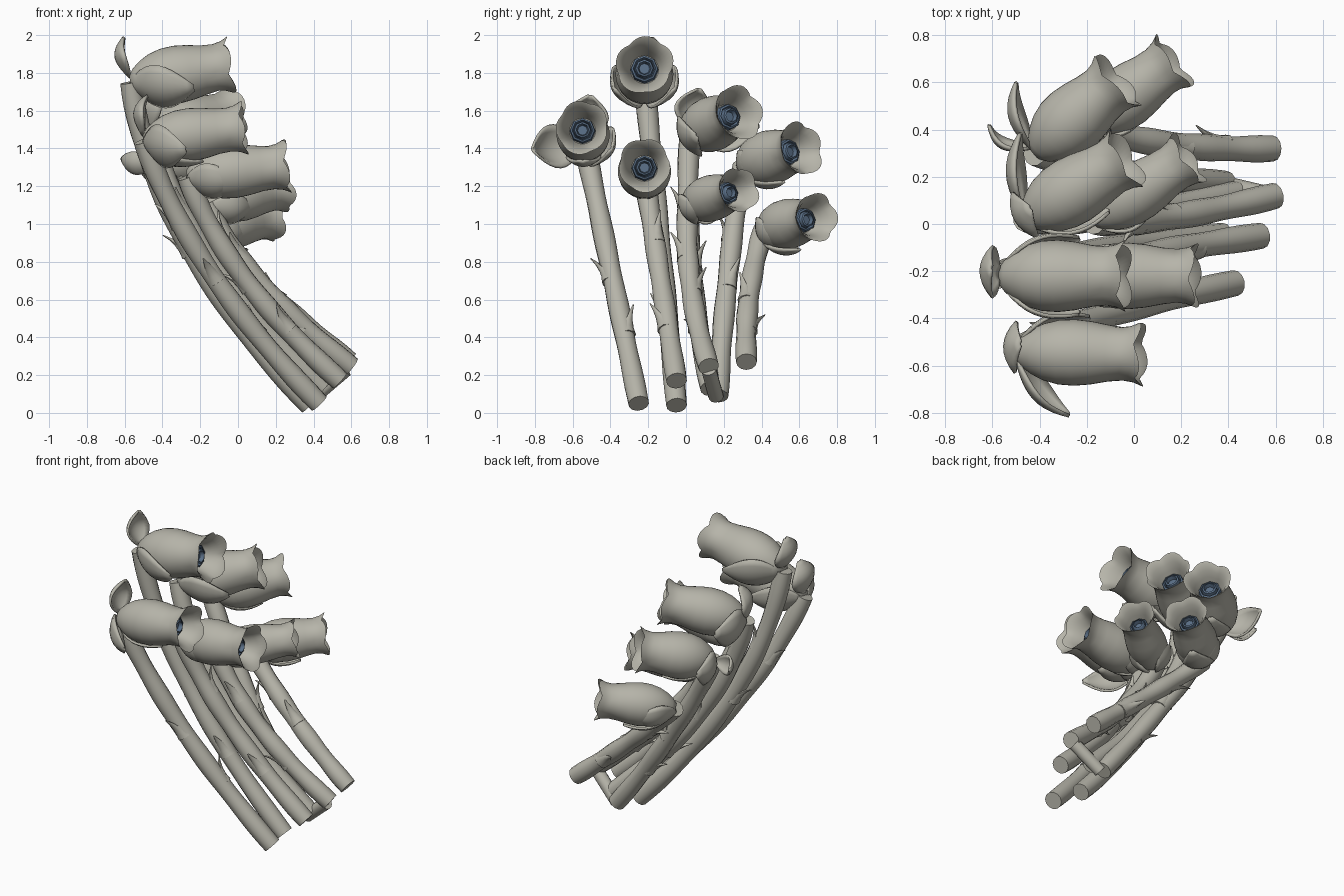
import bpy, bmesh, math
from mathutils import Vector as V

if "Cube" in bpy.data.objects:
    bpy.data.objects.remove(bpy.data.objects["Cube"])

def material(name, rgb):
    m = bpy.data.materials.new(name)
    m.diffuse_color = (*rgb, 1)
    m.use_nodes = True
    m.node_tree.nodes["Principled BSDF"].inputs["Base Color"].default_value = m.diffuse_color
    return m

GREY = material("warm grey", (0.47, 0.46, 0.40))
BLUE = material("slate blue", (0.10, 0.155, 0.235))

def finish(name, bm, mat, angle=45):
    bmesh.ops.recalc_face_normals(bm, faces=bm.faces)
    me = bpy.data.meshes.new(name)
    bm.to_mesh(me)
    bm.free()
    ob = bpy.data.objects.new(name, me)
    bpy.context.collection.objects.link(ob)
    me.materials.append(mat)
    bpy.ops.object.select_all(action='DESELECT')
    ob.select_set(True)
    bpy.context.view_layer.objects.active = ob
    bpy.ops.object.shade_smooth_by_angle(angle=math.radians(angle))
    return ob

def skin(bm, rings):
    """Bridge closed rings of points and cap both ends."""
    rows = [[bm.verts.new(p) for p in r] for r in rings]
    n = len(rows[0])
    for a, b in zip(rows, rows[1:]):
        for i in range(n):
            bm.faces.new((a[i], a[(i + 1) % n], b[(i + 1) % n], b[i]))
    bm.faces.new(rows[0])
    bm.faces.new(rows[-1])

def frame(axis):
    side = V((0, 0, 1)).cross(axis).normalized()
    return axis.cross(side), side

def circle(c, u, s, n, ru, rs):
    return [c + u * ru * math.cos(k * math.tau / n) + s * rs * math.sin(k * math.tau / n) for k in range(n)]

# stem: tube along a bowed curve, with pointed thorns lying along it
def stem(name, foot, top, bow, thorns, radius):
    foot, top = V(foot), V(top)
    ctrl = (foot + top) / 2 + bow
    N = 28
    path = [foot * (1 - t)**2 + ctrl * 2 * t * (1 - t) + top * t * t for t in (i / N for i in range(N + 1))]
    bm = bmesh.new()
    rings = []
    for i, p in enumerate(path):
        u, s = frame((path[min(i + 1, N)] - path[max(i - 1, 0)]).normalized())
        r = radius * (1 + 0.05 * math.sin(i * 0.8) * min(thorns, 1))
        rings.append(circle(p, u, s, 12, r, r))
    skin(bm, rings)
    for k in range(thorns):
        i = int(N * (0.32 + 0.21 * k))
        ang = 1.6 + 2.4 * k + foot.y * 9
        d = (path[i + 1] - path[i]).normalized()
        u, s = frame(d)
        out = u * math.cos(ang) + s * math.sin(ang)
        cone = []
        for j in range(5):
            w = 0.044 - 0.010 * j
            c = path[i] + d * (0.04 * j - 0.06) + out * (0.03 + 0.004 * j * j)
            cone.append(circle(c, d.cross(out), out, 8, w, w * .7))
        skin(bm, cone)
    finish(name, bm, GREY)

# bud: lathed cup with wavy rim that folds inward as a funnel, plus a coiled heart
CUP = ((0, .25), (.05, .48), (.13, .7), (.22, .87), (.34, .99), (.47, 1.02), (.6, .97), (.74, .87), (.85, .83),
       (.93, .88), (1, 1), (.99, .94), (.92, .75), (.84, .62), (.74, .5))
HEART = ((.74, .5), (.81, .47), (.82, .40), (.78, .35), (.84, .31), (.85, .24), (.8, .19), (.8, .02))

def lathe(name, profile, base, mouth, R, n, wavy, phase, mat):
    L, ax = (mouth - base).length, (mouth - base).normalized()
    u, s = frame(ax)
    rings = []
    for t, r in profile:
        w = wavy * max(0, 4 * t - 3)
        ring = []
        for k in range(n):
            a = k * math.tau / n
            lobe = abs(math.cos(2.5 * a + phase)) - .65
            rr = R * r * (1 + w * (0.09 * lobe + .03 * math.sin(2 * a + phase)))
            ring.append(base + ax * L * (t + w * 0.05 * lobe) + rr * (u * math.cos(a) + s * math.sin(a)))
        rings.append(ring)
    bm = bmesh.new()
    skin(bm, rings)
    finish(name, bm, mat, 50)

# outer petal: cupped leaf growing from the bud base
def petal(name, base, mouth, theta, opening, L, W):
    ax = (mouth - base).normalized()
    u, s = frame(ax)
    th, op = math.radians(theta), math.radians(opening)
    d = u * math.cos(th) + s * math.sin(th)
    e = ax.cross(d)
    fwd = ax * math.cos(op) + d * math.sin(op)
    out = d * math.cos(op) - ax * math.sin(op)
    bm = bmesh.new()
    rows = []
    for i in range(11):
        v = i / 10
        w = W * (0.12 + 0.88 * math.sin(math.pi * v ** 0.9))
        row = []
        for j in range(-4, 5):
            q = j / 4
            lift = 0.07 * math.sin(math.pi * v * .88) - 0.45 * w * q * q
            row.append(bm.verts.new(base + d * 0.03 + fwd * L * v + out * lift + e * w * q))
        rows.append(row)
    for a, b in zip(rows, rows[1:]):
        for j in range(8):
            bm.faces.new((a[j], a[j + 1], b[j + 1], b[j]))
    ob = finish(name, bm, GREY, 60)
    mod = ob.modifiers.new("thickness", 'SOLIDIFY')
    mod.thickness = 0.014
    mod.offset = 0

# name, bud base, bud mouth, radius, upright petal angle (0 = closed), stem foot, stem bow x, y
ROSES = (
    ("top", (-.57, -.22, 1.75), (-.04, -.22, 1.84), .15, 82, (.38, -.05, .04), -.35, 0),
    ("left", (-.5, -.54, 1.44), (.03, -.55, 1.51), .138, 70, (.43, -.25, .05), -.22, 0),
    ("centre", (-.27, -.22, 1.25), (.26, -.22, 1.31), .138, 0, (.54, -.05, .17), -.2, 0),
    ("upper_right", (-.46, .02, 1.48), (-.03, .28, 1.59), .142, 58, (.45, .13, .13), -.28, -.1),
    ("far_right", (-.42, .3, 1.31), (-.07, .61, 1.4), .142, 0, (.39, .17, .09), -.08, -.03),
    ("inner_right", (-.17, .01, 1.1), (.23, .28, 1.18), .12, 0, (.6, .12, .245), -.17, -.08),
    ("low_right", (-.21, .41, .97), (.17, .69, 1.035), .13, 0, (.59, .32, .27), -.03, -.06),
)
for n, (name, base, mouth, r, upright, foot, bx, by) in enumerate(ROSES):
    base, mouth = V(base), V(mouth)
    lathe(name + "_bud", CUP, base, mouth, r, 40, 1, n * .9, GREY)
    lathe(name + "_heart", HEART, base, mouth, r, 8, 0, 0, BLUE)
    if upright:
        petal(name + "_upright_petal", base, mouth, 8, upright, .21, .11)
    for side in (-1, 1):
        # some side petals have fallen open
        th, op = side * 118, 21 if upright else 11
        if name == "left" and side < 0:
            th, op = -106, 44
        if name in ("upper_right", "far_right") and side > 0:
            th, op = 88, 55
        petal(f"{name}_side_petal_{'right' if side > 0 else 'left'}", base, mouth, th, op,
              r * (2.4 if upright else 2), r * (.85 if upright else .75))
    if name in ("left", "low_right", "far_right"):
        petal(name + "_lower_petal", base, mouth, 180, 17, .32, .09)
    if name == "far_right":
        petal(name + "_back_petal", base, mouth, 78, 100, .2, .06)
    stem(name + "_stem", foot, base, V((bx, by, 0)), 3, .055)

# short link joining two stem ends
stem("stem_link", (.4, .16, .085), (.57, .12, .23), V((0, 0, 0)), 0, .04)
